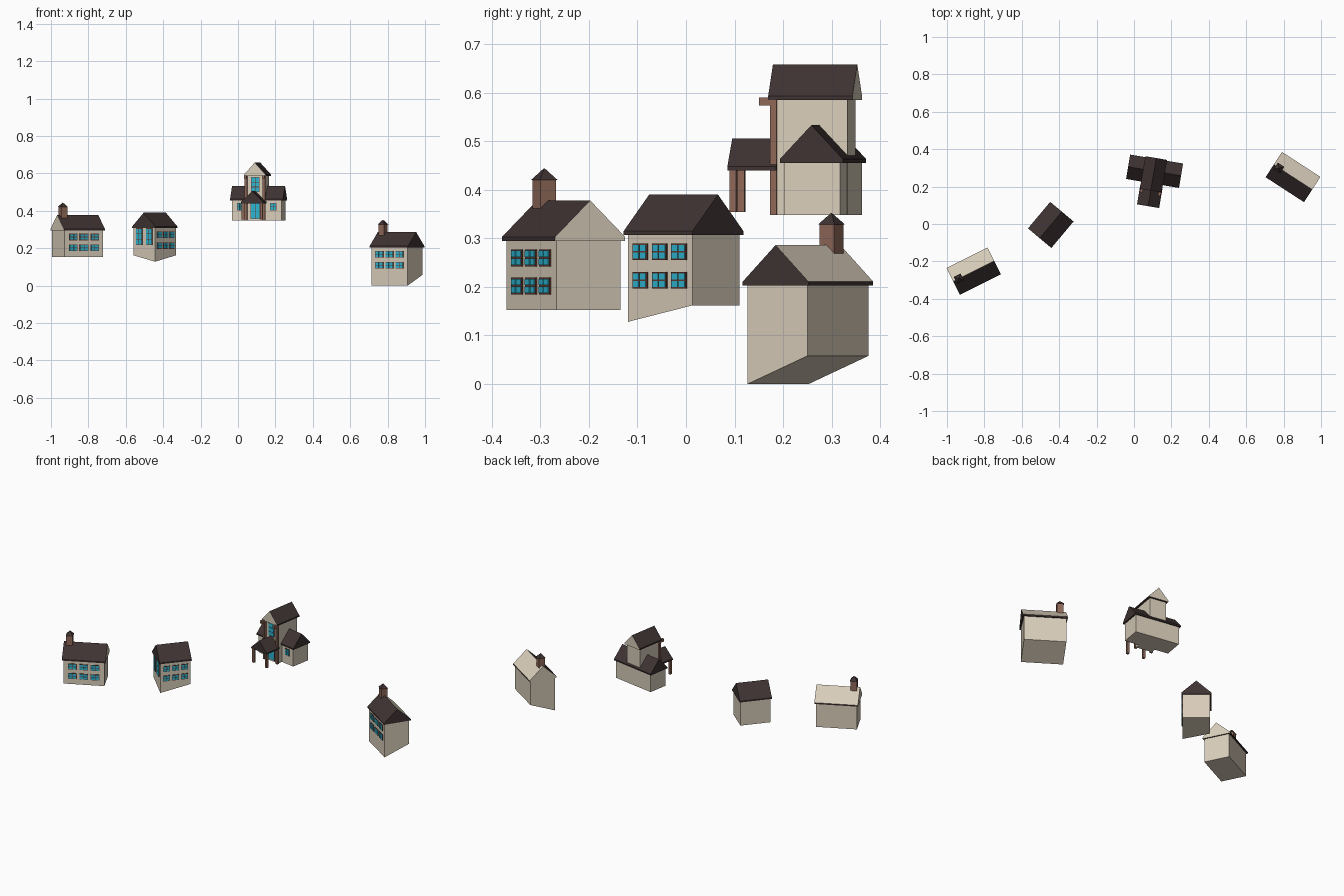
import bpy, bmesh, math
from mathutils import Matrix, Vector

if "Cube" in bpy.data.objects:
    bpy.data.objects.remove(bpy.data.objects["Cube"])


def colour(name, rgb):
    m = bpy.data.materials.new(name)
    m.diffuse_color = (*rgb, 1)
    m.use_nodes = True
    m.node_tree.nodes["Principled BSDF"].inputs["Base Color"].default_value = m.diffuse_color
    return m


WALL = colour("cream_plaster", (0.69, 0.61, 0.49))
ROOF = colour("dark_slate", (0.050, 0.033, 0.033))
WOOD = colour("brown_timber", (0.27, 0.135, 0.095))
FRAME = colour("window_frame", (0.13, 0.045, 0.03))
GLASS = colour("teal_glass", (0.026, 0.46, 0.64))


def add_object(name, bm, mats, M):
    bmesh.ops.recalc_face_normals(bm, faces=bm.faces[:])
    me = bpy.data.meshes.new(name)
    bm.to_mesh(me)
    bm.free()
    for m in mats:
        me.materials.append(m)
    ob = bpy.data.objects.new(name, me)
    bpy.context.collection.objects.link(ob)
    ob.matrix_world = M
    return ob


def box_into(bm, lo, hi, mat=0):
    lo, hi = Vector(lo), Vector(hi)
    size = hi - lo
    T = Matrix.Translation((lo + hi) / 2) @ Matrix.Diagonal((*size, 1))
    r = bmesh.ops.create_cube(bm, size=1, matrix=T)
    for f in {f for v in r["verts"] for f in v.link_faces}:
        f.material_index = mat
    return r["verts"]


def boxes(name, M, mat, spans):
    bm = bmesh.new()
    for lo, hi in spans:
        box_into(bm, lo, hi)
    return add_object(name, bm, [mat], M)


def walls(name, M, length, width, z0, z1, drop=lambda x, y: 0):
    """Box body; drop() lowers chosen bottom corners to meet a slope."""
    bm = bmesh.new()
    for v in box_into(bm, (-length/2, -width/2, z0), (length/2, width/2, z1)):
        if v.co.z < (z0 + z1) / 2:
            v.co.z -= drop(v.co.x, v.co.y)
    add_object(name, bm, [WALL], M)


def gable_roof(name, M, length, width, eave, ridge, cream=lambda n: False):
    """Closed gable roof, ridge along local x; cream(normal) picks pale faces."""
    bm = bmesh.new()
    w = width / 2
    prof = [(-w, eave - 0.003), (w, eave - 0.003), (w, eave + 0.005),
            (0, ridge), (-w, eave + 0.005)]
    f = bm.faces.new([bm.verts.new((-length/2, y, z)) for y, z in prof])
    r = bmesh.ops.extrude_face_region(bm, geom=[f])
    bmesh.ops.translate(bm, vec=(length, 0, 0),
                        verts=[g for g in r["geom"] if isinstance(g, bmesh.types.BMVert)])
    bmesh.ops.recalc_face_normals(bm, faces=bm.faces[:])
    for f in bm.faces:
        f.normal_update()
        f.material_index = int(cream(f.normal))
    add_object(name, bm, [ROOF, WALL], M)


def windows(name, M, openings, rows=2):
    """Thin frames with glass panes on the plane y = 0 facing -y."""
    bm = bmesh.new()
    b, cols = 0.003, 2
    for x, z, w, h in openings:
        box_into(bm, (x - w/2, -0.003, z - h/2), (x + w/2, 0.001, z + h/2))
        pw, ph = (w - b*(cols + 1)) / cols, (h - b*(rows + 1)) / rows
        for i in range(cols):
            for j in range(rows):
                px = x - w/2 + b + i*(pw + b)
                pz = z - h/2 + b + j*(ph + b)
                box_into(bm, (px, -0.005, pz), (px + pw, -0.001, pz + ph), 1)
    add_object(name, bm, [FRAME, GLASS], M)


def place(x, y, deg):
    return Matrix.Translation((x, y, 0)) @ Matrix.Rotation(math.radians(deg), 4, 'Z')


def shift(x, y, deg=0):
    return place(x, y, deg)


# Two chimney houses: cream rear slope, one with a foundation down the slope
def chimney_house(name, M, base, eave, drop, cream):
    walls(name + "_walls", M, 0.231, 0.147, base, eave, drop)
    gable_roof(name + "_roof", M, 0.245, 0.161, eave, eave + 0.08, cream)
    windows(name + "_windows", M @ shift(0, -0.0735),
            [(x, eave - d, 0.05, 0.035) for x in (-0.064, 0, 0.064) for d in (0.038, 0.096)])
    boxes(name + "_chimney", M, WOOD,
          [((-0.107, -0.018, eave + 0.045), (-0.071, 0.018, eave + 0.122))])
    bm = bmesh.new()
    bmesh.ops.create_cone(bm, cap_ends=True, segments=4, radius1=0.029, radius2=0.001, depth=0.024,
                          matrix=Matrix.Translation((-0.089, 0, eave + 0.134))
                          @ Matrix.Rotation(math.pi/4, 4, 'Z'))
    add_object(name + "_chimney_cap", bm, [ROOF], M)


chimney_house("west_house", place(-0.857, -0.252, 26.5), 0.152, 0.298,
              lambda x, y: 0,
              lambda n: abs(n.x) > 0.9 or (n.y > 0.1 and n.z > 0.1))
chimney_house("east_house", place(0.85, 0.251, -33), 0.058, 0.206,
              lambda x, y: 0.058 if y < 0 else 0,
              lambda n: n.x < -0.9 or (n.y > 0.1 and n.z > 0.1))

# Small middle house, one foundation corner dropped
B = place(-0.445, -0.005, 50)
walls("middle_house_walls", B, 0.174, 0.15, 0.162, 0.31,
      lambda x, y: 0.034 if x < 0 and y < 0 else 0)
gable_roof("middle_house_roof", B, 0.185, 0.163, 0.31, 0.39)
windows("middle_house_side_windows", B @ shift(0, -0.075),
        [(x, z, 0.04, 0.034) for x in (-0.052, 0, 0.052) for z in (0.272, 0.214)])
windows("middle_house_end_windows", B @ shift(-0.087, 0, -90),
        [(x, 0.262, 0.042, 0.09) for x in (-0.035, 0.035)], 3)

# Hall with tower and porch
C = place(0.11, 0.282, -9.6)
walls("hall_walls", C, 0.27, 0.117, 0.348, 0.458)
gable_roof("hall_roof", C, 0.287, 0.132, 0.458, 0.533)
windows("hall_windows", C @ shift(0, -0.0585),
        [(x, 0.422, 0.034, 0.04) for x in (-0.09, 0.09)])

T = C @ shift(-0.003, -0.015)
walls("tower_walls", T, 0.1, 0.148, 0.348, 0.588)
gable_roof("tower_roof", T @ shift(0, -0.002, 90), 0.176, 0.118, 0.588, 0.658,
           lambda n: abs(n.x) > 0.9)
windows("tower_window", T @ shift(0, -0.074), [(0, 0.54, 0.046, 0.08)], 3)
windows("entrance_door", T @ shift(0, -0.074), [(0, 0.402, 0.052, 0.09)], 1)

# Timber posts: tower corners with brackets, and the porch posts
posts = []
for s in (-1, 1):
    x = s * 0.049
    posts += [((x - 0.007, -0.087, 0.348), (x + 0.007, -0.073, 0.588)),
              ((x - 0.007, -0.110, 0.573), (x + 0.007, -0.073, 0.590))]
boxes("tower_posts", T, WOOD, posts)
boxes("porch_posts", T, WOOD,
      [((s*0.05 - 0.007, -0.171, 0.354), (s*0.05 + 0.007, -0.157, 0.444)) for s in (-1, 1)])
gable_roof("porch_roof", T @ shift(0, -0.124, 90), 0.102, 0.12, 0.443, 0.505)
